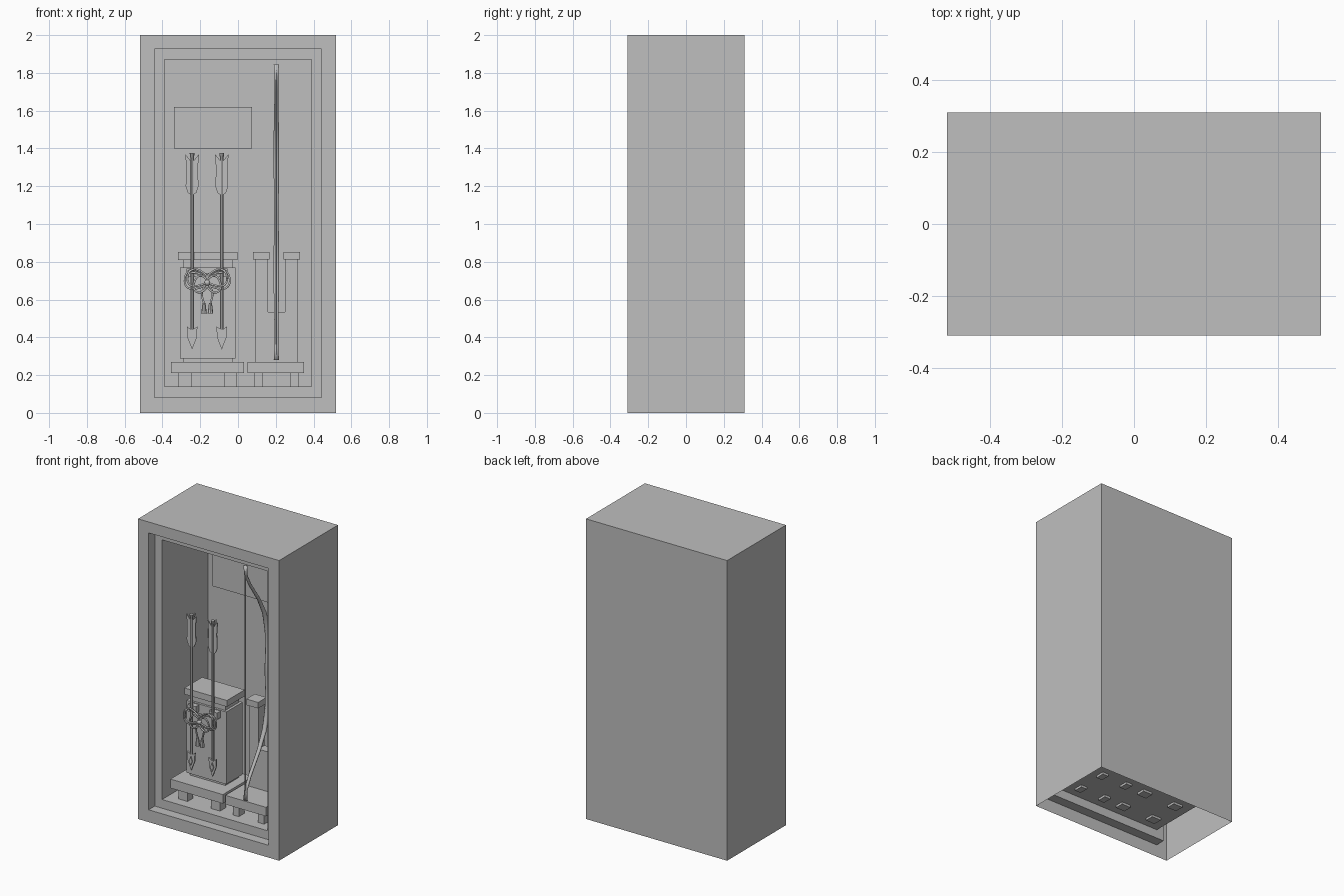
import bpy, bmesh, math
from mathutils import Vector

if "Cube" in bpy.data.objects:
    bpy.data.objects.remove(bpy.data.objects["Cube"])

grey = bpy.data.materials.new("plain_grey")
grey.use_nodes = True
grey.diffuse_color = (0.52, 0.52, 0.52, 1)
grey.node_tree.nodes["Principled BSDF"].inputs["Base Color"].default_value = (0.52, 0.52, 0.52, 1)


def finish(name, bm, smooth=False):
    bmesh.ops.recalc_face_normals(bm, faces=bm.faces)
    mesh = bpy.data.meshes.new(name)
    bm.to_mesh(mesh)
    bm.free()
    mesh.materials.append(grey)
    for p in mesh.polygons:
        p.use_smooth = smooth
    ob = bpy.data.objects.new(name, mesh)
    bpy.context.collection.objects.link(ob)
    return ob


def box(name, x, y, z):
    """Box from (low, high) pairs."""
    bm = bmesh.new()
    bmesh.ops.create_cube(bm, size=1)
    for v in bm.verts:
        v.co = [(r[0] + r[1]) / 2 + c * (r[1] - r[0]) for c, r in zip(v.co, (x, y, z))]
    return finish(name, bm)


def plate(name, outline, y, depth):
    """Outline in x, z pushed back along y."""
    bm = bmesh.new()
    face = bm.faces.new([bm.verts.new((x, y, z)) for x, z in outline])
    out = bmesh.ops.extrude_face_region(bm, geom=[face])
    moved = [g for g in out["geom"] if isinstance(g, bmesh.types.BMVert)]
    bmesh.ops.translate(bm, verts=moved, vec=(0, depth, 0))
    return finish(name, bm)


def cord(name, points, radius, cyclic=False):
    """Round cord along a smooth path."""
    cu = bpy.data.curves.new(name, "CURVE")
    cu.dimensions = "3D"
    cu.bevel_depth = radius
    cu.bevel_resolution = 1
    cu.resolution_u = 6
    cu.use_fill_caps = True
    sp = cu.splines.new("BEZIER")
    sp.bezier_points.add(len(points) - 1)
    for bp, p in zip(sp.bezier_points, points):
        bp.co = p
        bp.handle_left_type = bp.handle_right_type = "AUTO"
    sp.use_cyclic_u = cyclic
    cu.materials.append(grey)
    ob = bpy.data.objects.new(name, cu)
    bpy.context.collection.objects.link(ob)
    return ob


def rod(name, x, y, z, r1, r2, sides=8):
    """Upright rod, r1 at the bottom."""
    bm = bmesh.new()
    bmesh.ops.create_cone(bm, cap_ends=True, segments=sides, radius1=r1, radius2=r2, depth=z[1] - z[0])
    bmesh.ops.translate(bm, verts=bm.verts, vec=(x, y, sum(z) / 2))
    return finish(name, bm)


# Cabinet: nested rectangles joined into one open-bottomed skin
bm = bmesh.new()
rings = []
for half, low, high, y in ((0.52, 0, 2, 0.31), (0.52, 0, 2, -0.31), (0.442, 0.082, 1.927, -0.31),
                           (0.442, 0.082, 1.927, -0.245), (0.388, 0.14, 1.87, -0.245),
                           (0.388, 0.14, 1.87, 0.24)):
    rings.append([bm.verts.new((x, y, z)) for x, z in
                  ((-half, low), (half, low), (half, high), (-half, high))])
for n, (a, b) in enumerate(zip(rings, rings[1:])):
    for i in range(4):
        if n or i:
            j = (i + 1) % 4
            bm.faces.new((a[i], a[j], b[j], b[i]))
bm.faces.new(rings[0])
bm.faces.new(rings[-1])
finish("cabinet", bm)

# Sign on the back wall
box("sign_board", (-0.34, 0.075), (0.215, 0.238), (1.4, 1.62))

# Two low stands on feet
for side, x0, x1, feet in (("right", -0.355, 0.032, (-0.28, -0.04)),
                           ("left", 0.05, 0.35, (0.11, 0.297))):
    box(side + "_stand", (x0, x1), (-0.205, 0.11), (0.21, 0.27))
    w = 0.034 if side == "right" else 0.022
    for fx in feet:
        for fy in (-0.15, 0.055):
            box(side + "_stand_foot", (fx - w, fx + w), (fy - 0.03, fy + 0.03), (0.125, 0.212))

# Chest: foot, body, neck and lid
box("chest_foot", (-0.29, -0.03), (-0.09, 0.055), (0.268, 0.29))
box("chest_body", (-0.307, -0.013), (-0.105, 0.068), (0.288, 0.77))
box("chest_neck", (-0.288, -0.03), (-0.09, 0.055), (0.768, 0.812))
box("chest_lid", (-0.317, -0.003), (-0.112, 0.075), (0.81, 0.852))

# Forked rest for the bow
plate("bow_rest", [(0.09, 0.268), (0.318, 0.268), (0.318, 0.815), (0.25, 0.815),
                   (0.25, 0.535), (0.16, 0.535), (0.16, 0.815), (0.09, 0.815)], -0.015, 0.065)
for x0 in (0.08, 0.242):
    box("bow_rest_cap", (x0, x0 + 0.087), (-0.027, 0.062), (0.812, 0.852))

# Bow: flat tapering limb swept along half a path and mirrored about its grip
BX, MID = 0.203, 1.063
half = [(-0.212, 1.845, 0.015, 0.006), (-0.207, 1.78, 0.011, 0.007), (-0.165, 1.7, 0.011, 0.009),
        (-0.07, 1.565, 0.013, 0.01), (-0.01, 1.45, 0.016, 0.011), (0.017, 1.32, 0.016, 0.012),
        (0.02, 1.18, 0.014, 0.014), (0.015, 1.1, 0.013, 0.017)]
path = half + [(y, 2 * MID - z, w, t) for y, z, w, t in reversed(half)]
bm = bmesh.new()
rows = []
for i, (y, z, w, t) in enumerate(path):
    a, b = path[max(i - 1, 0)], path[min(i + 1, len(path) - 1)]
    along = Vector((0, b[0] - a[0], b[1] - a[1])).normalized()
    out = along.cross(Vector((1, 0, 0))) * t
    c = Vector((BX, y, z))
    rows.append([bm.verts.new(c + Vector((w * math.cos(k), 0, 0)) + out * math.sin(k))
                 for k in (math.tau * (s + 0.5) / 8 for s in range(8))])
for a, b in zip(rows, rows[1:]):
    for i in range(8):
        j = (i + 1) % 8
        bm.faces.new((a[i], a[j], b[j], b[i]))
bm.faces.new(rows[0])
bm.faces.new(rows[-1])
finish("bow", bm, True)
rod("bow_string", BX, -0.212, (0.31, 1.815), 0.004, 0.004, 6)

# Arrows: shaft, nock, feathers, head and the bracket holding each one
AY = -0.142
for ax in (-0.243, -0.086):
    rod("arrow_shaft", ax, AY, (0.44, 1.355), 0.009, 0.009)
    rod("arrow_nock", ax, AY, (1.345, 1.375), 0.009, 0.013)
    feather = [(0.0, 1.325), (0.036, 1.37), (0.03, 1.29), (0.034, 1.2), (0.022, 1.165), (0.0, 1.15)]
    for s in (-1, 1):
        plate("arrow_feather", [(ax + s * x, z) for x, z in feather], AY - 0.003, 0.006)
    fin = plate("arrow_rear_feather", feather, -0.003, 0.006)
    fin.rotation_euler.z = math.pi / 2
    fin.location = (ax, AY, 0)
    edge = [(0.01, 0.445), (0.028, 0.458), (0.025, 0.4)]
    plate("arrow_head", [(ax, 0.335)] + [(ax + x, z) for x, z in reversed(edge)]
          + [(ax - x, z) for x, z in edge], AY - 0.005, 0.01)
    plate("arrow_head_ridge", [(ax, 0.37), (ax + 0.012, 0.4), (ax, 0.43), (ax - 0.012, 0.4)],
          AY - 0.012, 0.024)
    box("arrow_bracket", (ax - 0.03, ax + 0.03), (AY + 0.002, -0.1), (0.72, 0.765))

# Tied cord: doubled loops, knot and two tassels
KX, KY, KZ = -0.163, -0.168, 0.69
for s in (-1, 1):
    for grow, tilt, dy in ((1.0, 0.0, 0.0), (0.88, 0.012, -0.009)):
        loop = [(0, 0), (0.045, 0.055), (0.09, 0.06), (0.118, 0.02), (0.105, -0.03), (0.05, -0.035)]
        cord("cord_loop", [(KX + s * x * grow, KY + dy, KZ + (z + tilt) * grow + 0.005) for x, z in loop],
             0.0055, True)
    cord("cord_inner_loop", [(KX + s * x, KY - 0.006, KZ + z) for x, z in
                             ((0, 0), (0.03, -0.05), (0.062, -0.045), (0.065, 0.01), (0.035, 0.035))],
         0.0055, True)
    tx = KX + s * 0.017
    cord("cord_tail", [(KX, KY, KZ), (tx + s * 0.01, KY, 0.64), (tx, KY, 0.575)], 0.0055)
    rod("tassel", tx, KY, (0.525, 0.582), 0.015, 0.008)
cord("cord_band", [(-0.25, AY - 0.013, 0.745), (KX, AY - 0.02, 0.735), (-0.08, AY - 0.013, 0.745)], 0.006)
bm = bmesh.new()
bmesh.ops.create_uvsphere(bm, u_segments=10, v_segments=6, radius=0.017)
bmesh.ops.translate(bm, verts=bm.verts, vec=(KX, KY - 0.004, KZ))
finish("cord_knot", bm, True)
